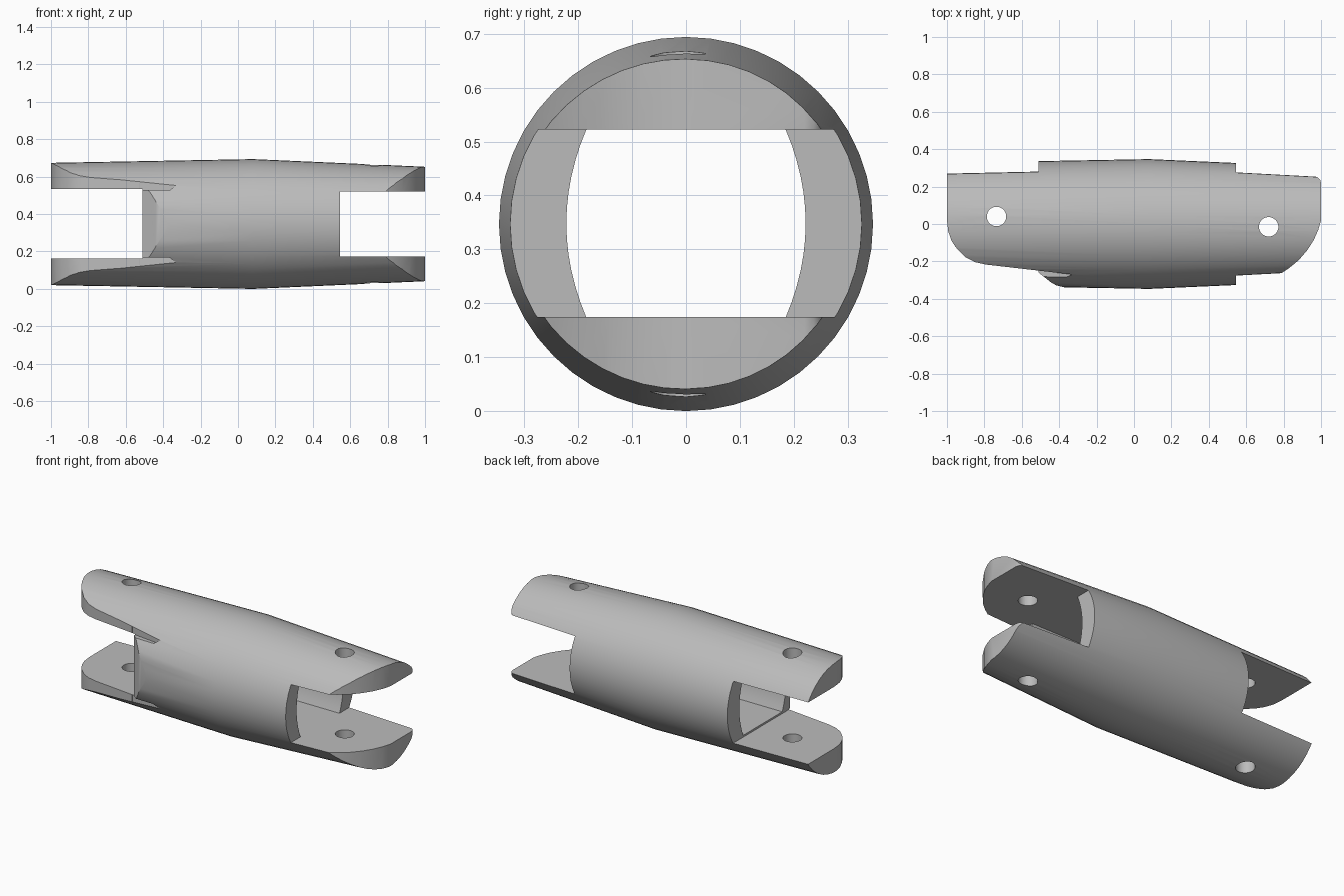
import bpy, bmesh, math
from mathutils import Vector

cube = bpy.data.objects.get("Cube")
if cube:
    bpy.data.objects.remove(cube, do_unlink=True)

MID = 0.347          # height of the long axis
SLOT_LO, SLOT_HI = 0.174, 0.522

grey = bpy.data.materials.new("plain_grey")
grey.use_nodes = True
colour = (0.5, 0.5, 0.5, 1)
grey.diffuse_color = colour
grey.node_tree.nodes["Principled BSDF"].inputs["Base Color"].default_value = colour


def new_object(name, bm):
    bmesh.ops.recalc_face_normals(bm, faces=bm.faces)
    mesh = bpy.data.meshes.new(name)
    bm.to_mesh(mesh)
    bm.free()
    mesh.materials.append(grey)
    obj = bpy.data.objects.new(name, mesh)
    bpy.context.collection.objects.link(obj)
    return obj


def prism(name, outline, lo, hi, along_x=False):
    """Extrude an outline in plan (x, y), or in section (y, z) along x."""
    bm = bmesh.new()
    place = (lambda a, b: (lo, a, b)) if along_x else (lambda a, b: (a, b, lo))
    face = bm.faces.new([bm.verts.new(place(a, b)) for a, b in outline])
    grown = bmesh.ops.extrude_face_region(bm, geom=[face])
    step = Vector((hi - lo, 0, 0) if along_x else (0, 0, hi - lo))
    bmesh.ops.translate(bm, vec=step, verts=[v for v in grown["geom"] if isinstance(v, bmesh.types.BMVert)])
    return new_object(name, bm)


def rect(a0, a1, b0, b1):
    return [(a0, b0), (a1, b0), (a1, b1), (a0, b1)]


def circle(x, y, r, n=32):
    return [(x + r * math.cos(math.tau * i / n), y + r * math.sin(math.tau * i / n)) for i in range(n)]


# Barrel: two shallow cones meeting near the middle
def barrel():
    bm = bmesh.new()
    n = 48
    rings = []
    for x, r in ((-1, 0.327), (0.08, 0.347), (1, 0.306)):
        rings.append([bm.verts.new((x, b, c)) for b, c in circle(0, MID, r, n)])
    for a, b in zip(rings, rings[1:]):
        for i in range(n):
            j = (i + 1) % n
            bm.faces.new((a[i], a[j], b[j], b[i]))
    bm.faces.new(rings[0])
    bm.faces.new(rings[-1])
    return new_object("coupling_body", bm)


body = barrel()

# Passage through the middle, with bowed side walls
half = (SLOT_HI - SLOT_LO) / 2
steps = [i / 6 - 1 for i in range(13)]
side = [(0.222 - 0.037 * t * t, MID + (SLOT_HI + SLOT_LO - 2 * MID) / 2 + half * t) for t in steps]
passage = side + [(-y, z) for y, z in reversed(side)]

# Plan outlines of the trimmed fork tips
left_tip = [(-1.1, 0.02), (-1, 0.02), (-0.993, -0.04), (-0.975, -0.09), (-0.945, -0.135),
            (-0.9, -0.178), (-0.85, -0.204), (-0.79, -0.217), (-0.33, -0.27),
            (-0.42, -0.31), (-0.5, -0.45), (-1.1, -0.45)]
right_tip = [(1.1, 0.02), (1, 0.02), (0.985, -0.032), (0.96, -0.088), (0.925, -0.142),
             (0.88, -0.194), (0.83, -0.235), (0.77, -0.275), (0.77, -0.45), (1.1, -0.45)]
back_corner = [(1.1, 0.22), (1, 0.22), (0.995, 0.237), (0.983, 0.249), (0.96, 0.257),
               (0.94, 0.4), (1.1, 0.4)]
wall_corner = [(-0.53, -0.245), (-0.51, -0.26), (-0.44, -0.315), (-0.415, -0.328),
               (-0.36, -0.342), (-0.36, -0.45), (-0.53, -0.45)]

cutters = [
    prism("cut_passage", passage, -0.7, 0.7, True),
    prism("cut_right_slot", rect(-0.5, 0.5, SLOT_LO, SLOT_HI), 0.545, 1.2, True),
    prism("cut_left_slot", rect(-0.5, 0.5, 0.163, 0.534), -1.2, -0.51, True),
    prism("cut_left_tip_upper", left_tip, 0.53, 0.9),
    prism("cut_left_tip_lower", left_tip, -0.2, 0.167),
    prism("cut_right_tip", right_tip, -0.2, 0.9),
    prism("cut_back_corner", back_corner, -0.2, 0.9),
    prism("cut_wall_corner", wall_corner, -0.2, 0.9),
    prism("cut_left_pin_hole", circle(-0.735, 0.04, 0.052), -0.2, 0.9),
    prism("cut_right_pin_hole", circle(0.72, -0.015, 0.052), -0.2, 0.9),
]

# Carve the body, then drop the cutters
for obj in bpy.context.selected_objects:
    obj.select_set(False)
body.select_set(True)
bpy.context.view_layer.objects.active = body
for cutter in cutters:
    mod = body.modifiers.new(cutter.name, "BOOLEAN")
    mod.operation = "DIFFERENCE"
    mod.solver = "EXACT"
    mod.object = cutter
    bpy.ops.object.modifier_apply(modifier=mod.name)
    bpy.data.objects.remove(cutter, do_unlink=True)

bpy.ops.object.shade_smooth_by_angle(angle=math.radians(30))
